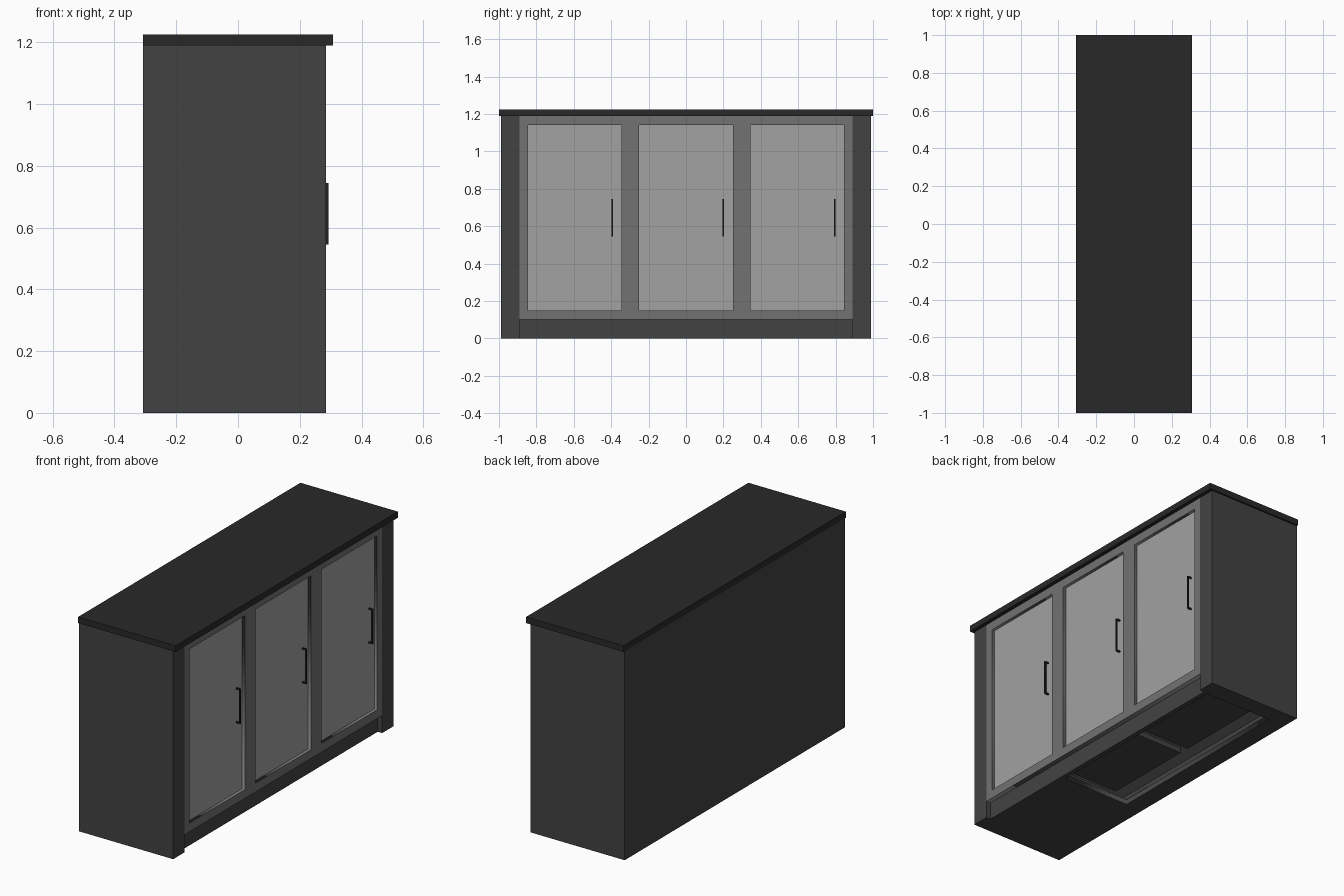
import bpy
from math import radians

if "Cube" in bpy.data.objects:
    bpy.data.objects.remove(bpy.data.objects["Cube"])


def mat(name, v):
    m = bpy.data.materials.new(name)
    m.diffuse_color = (v, v, v, 1)
    m.use_nodes = True
    m.node_tree.nodes["Principled BSDF"].inputs["Base Color"].default_value = m.diffuse_color
    return m


BODY = mat("dark_body", 0.055)
TOP = mat("black_top", 0.022)
FRAME = mat("mid_grey", 0.17)
DOOR = mat("light_grey", 0.36)
METAL = mat("black_metal", 0.015)


def box(name, x, y, z, material):
    """Box from (min, max) ranges on each axis."""
    bpy.ops.mesh.primitive_cube_add(size=1, location=[sum(r) / 2 for r in (x, y, z)])
    o = bpy.context.object
    o.name = name
    o.scale = [r[1] - r[0] for r in (x, y, z)]
    bpy.ops.object.transform_apply(location=False, rotation=False, scale=True)
    o.data.materials.append(material)
    return o


def plate(name, outer, holes, thick, loc, rot, material):
    """Flat rectangle (u0, u1, v0, v1) with rectangular holes, given thickness."""
    c = bpy.data.curves.new(name, 'CURVE')
    c.dimensions = '2D'
    c.fill_mode = 'BOTH'
    c.extrude = thick / 2
    for u0, u1, v0, v1 in [outer] + holes:
        s = c.splines.new('POLY')
        s.points.add(3)
        for p, (u, v) in zip(s.points, ((u0, v0), (u1, v0), (u1, v1), (u0, v1))):
            p.co = (u, v, 0, 1)
        s.use_cyclic_u = True
    o = bpy.data.objects.new(name, c)
    bpy.context.collection.objects.link(o)
    o.location, o.rotation_euler = loc, rot
    c.materials.append(material)
    bpy.ops.object.select_all(action='DESELECT')
    o.select_set(True)
    bpy.context.view_layer.objects.active = o
    bpy.ops.object.convert(target='MESH')
    return o


BACK, FRONT = -0.307, 0.285
PITCH, HALF = 0.595, 0.25
Z0, Z1 = 0.15, 1.14
centres = [i * PITCH for i in (-1, 0, 1)]

# carcass: worktop, thick sides, back and recessed plinth
box("worktop", (BACK, 0.307), (-1, 1), (1.19, 1.225), TOP)
for s, n in ((-1, "left_side"), (1, "right_side")):
    box(n, (BACK, FRONT), tuple(sorted((s * 0.89, s * 0.99))), (0, 1.19), BODY)
box("back_panel", (BACK, BACK + 0.1), (-0.89, 0.89), (0, 1.19), BODY)
box("plinth", (0.235, 0.257), (-0.89, 0.89), (0, 0.1), BODY)

# underside: plate with an opening, showing the floor and its three panels
plate("bottom_plate", (-0.207, 0.235, -0.89, 0.89), [(-0.2, 0.23, -0.30, 0.885)],
      0.03, (0, 0, 0.015), (0, 0, 0), BODY)
box("floor", (-0.207, 0.255), (-0.89, 0.89), (0.06, 0.1), FRAME)
for i, c in enumerate(centres):
    box(f"floor_panel_{i + 1}", (-0.1, 0.235), (c - 0.27, c + 0.27), (0.03, 0.06), BODY)

# face frame with three door openings
plate("face_frame", (-0.89, 0.89, 0.1, 1.19),
      [(c - HALF, c + HALF, Z0, Z1) for c in centres],
      0.03, (FRONT - 0.015, 0, 0), (radians(90), 0, radians(90)), FRAME)

# inset doors with bar handles
for i, c in enumerate(centres):
    box(f"door_{i + 1}", (FRONT - 0.03, FRONT - 0.018), (c - HALF, c + HALF), (Z0, Z1), DOOR)
    y = (c + 0.196, c + 0.204)
    box(f"handle_bar_{i + 1}", (0.285, 0.293), y, (0.545, 0.745), METAL)
    for n, z in (("lower", 0.545), ("upper", 0.737)):
        box(f"handle_{n}_post_{i + 1}", (0.265, 0.285), y, (z, z + 0.008), METAL)
